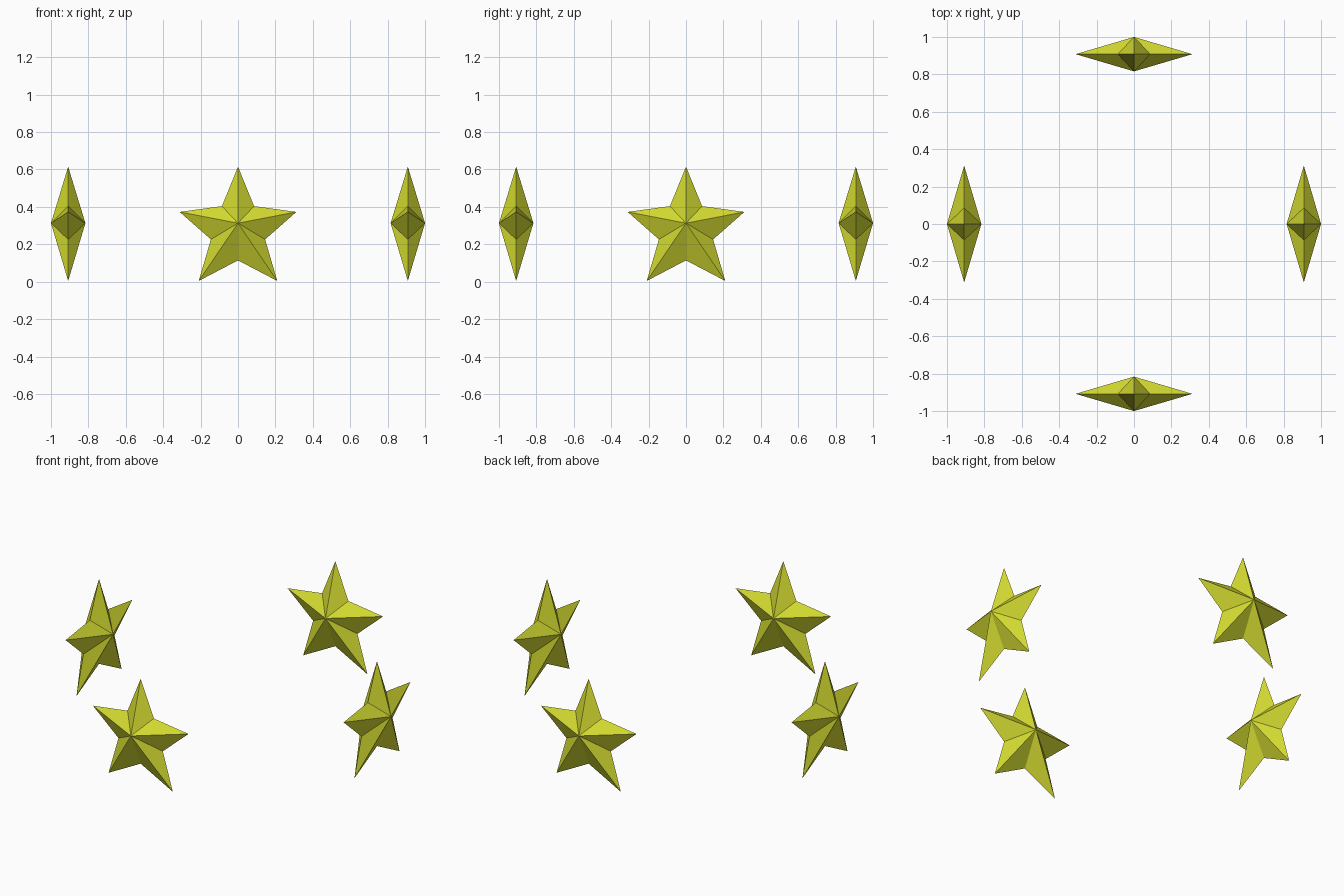
import bpy, bmesh
from math import pi
from mathutils import Matrix

if "Cube" in bpy.data.objects:
    bpy.data.objects.remove(bpy.data.objects["Cube"])

RING = 0.908      # distance of each star from the middle
DEPTH = 0.092     # half thickness at the star's centre
CENTRE_Z = 0.313

# Right half of the star outline (x, z), from top tip to bottom notch
HALF = [(0, 0.615), (0.086, 0.404), (0.312, 0.373),
        (0.145, 0.226), (0.21, 0.004), (0, 0.114)]
OUTLINE = HALF + [(-x, z) for x, z in HALF[-2:0:-1]]

mat = bpy.data.materials.new("yellow_green")
mat.diffuse_color = (0.66, 0.71, 0.03, 1)
mat.use_nodes = True
mat.node_tree.nodes["Principled BSDF"].inputs["Base Color"].default_value = mat.diffuse_color


def star(name, angle):
    """Faceted five-pointed star with a peak on both faces."""
    bm = bmesh.new()
    rim = [bm.verts.new((x, -RING, z)) for x, z in OUTLINE]
    for side in (-1, 1):
        peak = bm.verts.new((0, -RING + side * DEPTH, CENTRE_Z))
        for a, b in zip(rim, rim[1:] + rim[:1]):
            bm.faces.new((a, b, peak))
    bmesh.ops.recalc_face_normals(bm, faces=bm.faces)
    bm.transform(Matrix.Rotation(angle, 4, 'Z'))
    mesh = bpy.data.meshes.new(name)
    bm.to_mesh(mesh)
    bm.free()
    mesh.materials.append(mat)
    bpy.context.collection.objects.link(bpy.data.objects.new(name, mesh))


# Four stars around the ring, all facing outward
for i, side in enumerate(("front", "right", "back", "left")):
    star(side + "_star", i * pi / 2)
